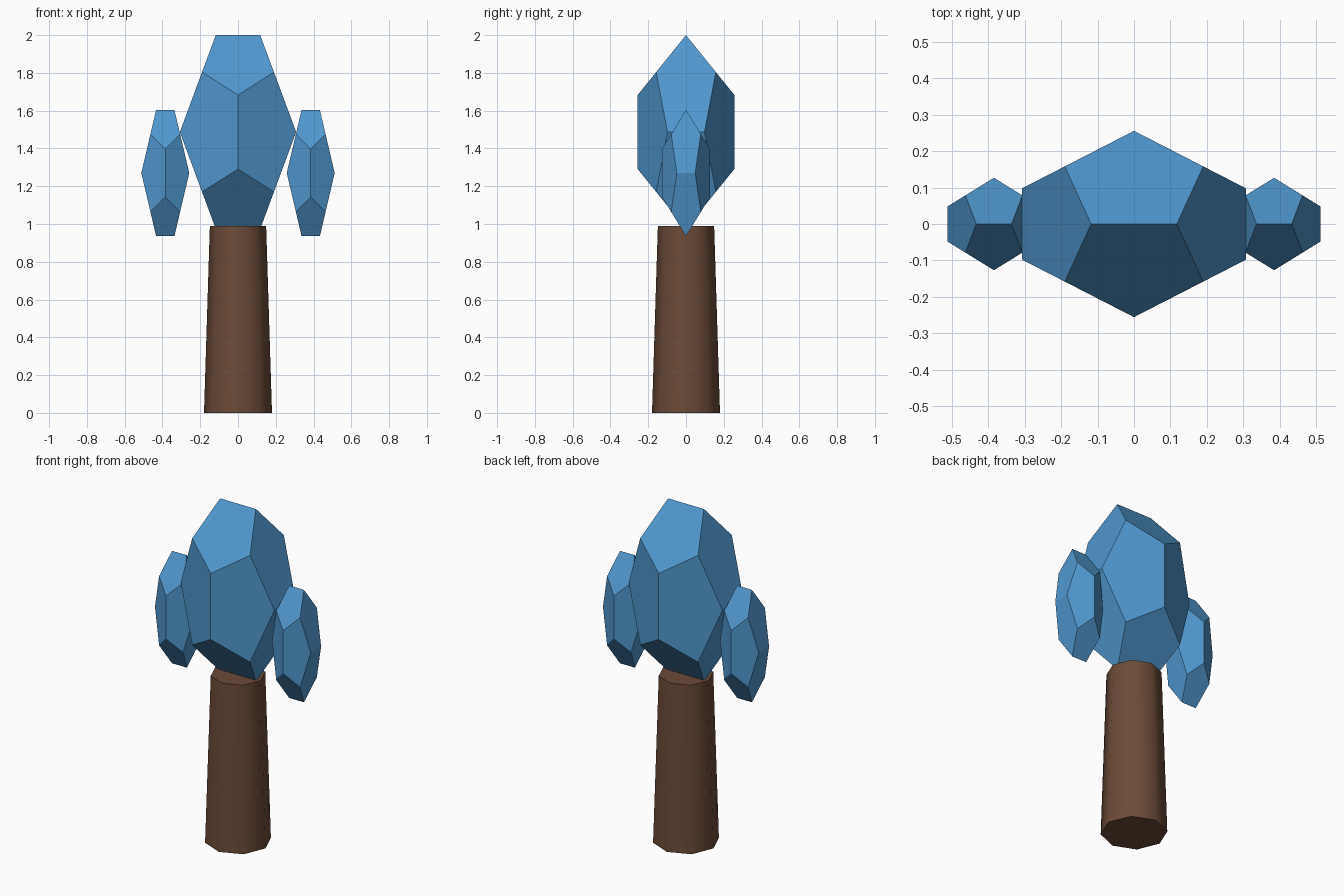
import bpy, bmesh
from math import sqrt, radians

if "Cube" in bpy.data.objects:
    bpy.data.objects.remove(bpy.data.objects["Cube"])

PHI = (1 + sqrt(5)) / 2


def material(name, color):
    m = bpy.data.materials.new(name)
    m.diffuse_color = (*color, 1)
    m.use_nodes = True
    m.node_tree.nodes["Principled BSDF"].inputs["Base Color"].default_value = m.diffuse_color
    return m


def dodecahedron(name, center, half, mat):
    """Stretched dodecahedron filling center +/- half, with a ridge along x on top."""
    signs = (-1, 1)
    pts = [(a, b, c) for a in signs for b in signs for c in signs]
    for a in signs:
        for b in signs:
            p, q = a / PHI, b * PHI
            pts += [(p, 0, q), (q, p, 0), (0, q, p)]
    bm = bmesh.new()
    for p in pts:
        bm.verts.new([c + v * h / PHI for c, v, h in zip(center, p, half)])
    bmesh.ops.convex_hull(bm, input=bm.verts[:])
    # merge hull triangles into pentagons
    bmesh.ops.dissolve_limit(bm, angle_limit=radians(3), verts=bm.verts[:], edges=bm.edges[:])
    bmesh.ops.recalc_face_normals(bm, faces=bm.faces[:])
    me = bpy.data.meshes.new(name)
    bm.to_mesh(me)
    bm.free()
    me.materials.append(mat)
    ob = bpy.data.objects.new(name, me)
    bpy.context.collection.objects.link(ob)
    return ob


blue = material("crystal_blue", (0.08, 0.31, 0.62))
brown = material("bark_brown", (0.15, 0.07, 0.04))

# Tapered eight-sided trunk
bpy.ops.mesh.primitive_cone_add(vertices=8, radius1=0.18, radius2=0.149, depth=0.99,
                                location=(0, 0, 0.495))
trunk = bpy.context.object
trunk.name = "trunk"
trunk.data.materials.append(brown)
bpy.ops.object.shade_smooth_by_angle(angle=radians(60))

# Large central crystal and the two small side crystals
dodecahedron("large_crystal", (0, 0, 1.487), (0.308, 0.256, 0.513), blue)
for side, label in ((-1, "left"), (1, "right")):
    dodecahedron(f"small_crystal_{label}", (side * 0.385, 0, 1.27),
                 (0.127, 0.127, 0.334), blue)
